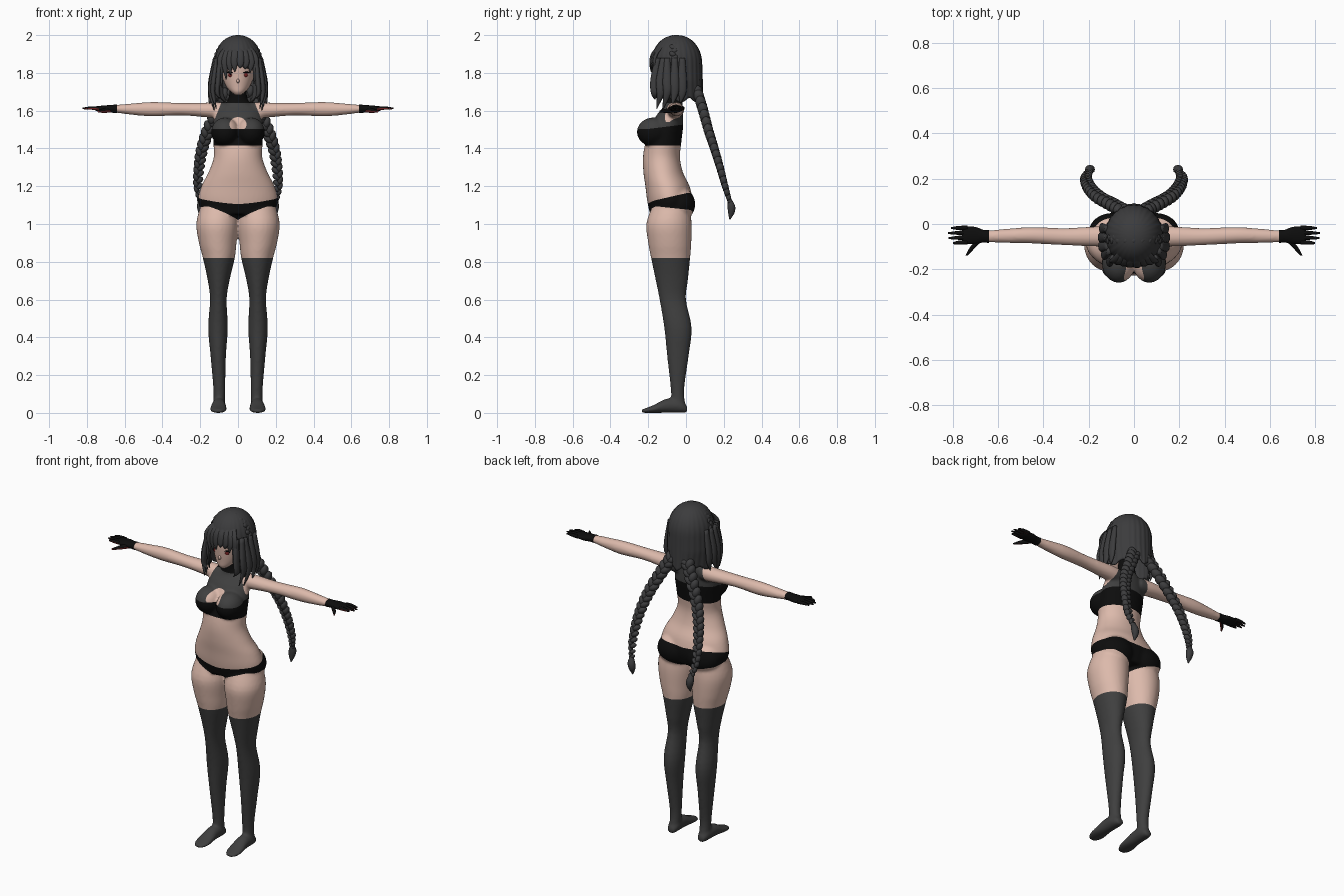
import bpy, bmesh
from math import sin, cos, pi, tau
from mathutils import Vector, Matrix

cube = bpy.data.objects.get("Cube")
if cube:
    bpy.data.objects.remove(cube)


def material(name, rgb):
    m = bpy.data.materials.new(name)
    m.use_nodes = True
    m.diffuse_color = (*rgb, 1)
    bsdf = m.node_tree.nodes["Principled BSDF"]
    bsdf.inputs["Base Color"].default_value = (*rgb, 1)
    bsdf.inputs["Roughness"].default_value = 0.8
    return m


SKIN = material("skin", (0.72, 0.49, 0.41))
HAIR = material("charcoal hair", (0.045, 0.045, 0.047))
GREY = material("sheer grey cloth", (0.05, 0.05, 0.05))
BLACK = material("black cloth", (0.004, 0.004, 0.004))
RED = material("dark red", (0.2, 0.02, 0.02))
LIP = material("soft pink", (0.5, 0.22, 0.19))

X, Y, Z = Vector((1, 0, 0)), Vector((0, 1, 0)), Vector((0, 0, 1))


def finish(name, bm, *mats):
    me = bpy.data.meshes.new(name)
    bm.to_mesh(me)
    bm.free()
    for m in mats:
        me.materials.append(m)
    me.polygons.foreach_set("use_smooth", [True] * len(me.polygons))
    ob = bpy.data.objects.new(name, me)
    bpy.context.collection.objects.link(ob)
    return ob


def spline(rows, steps):
    """Catmull-Rom through rows of numbers."""
    rows = [rows[0]] + list(rows) + [rows[-1]]
    out = []
    for a, b, c, d in zip(rows, rows[1:], rows[2:], rows[3:]):
        for i in range(steps):
            t = i / steps
            out.append([q + t * (r - p) / 2 + t * t * (p - 2.5 * q + 2 * r - s / 2)
                        + t ** 3 * (1.5 * (q - r) + (s - p) / 2)
                        for p, q, r, s in zip(a, b, c, d)])
    return out + [rows[-1]]


def loft(bm, rows, u, v, sides=32, steps=4):
    """Elliptical sections: centre x, y, z, radius along u, radius along v."""
    rings = []
    for x, y, z, ru, rv in spline(rows, steps):
        rings.append([bm.verts.new(Vector((x, y, z)) + u * ru * cos(k * tau / sides)
                      + v * rv * sin(k * tau / sides)) for k in range(sides)])
    faces = [bm.faces.new(rings[0]), bm.faces.new(rings[-1])]
    for a, b in zip(rings, rings[1:]):
        for k in range(sides):
            j = (k + 1) % sides
            faces.append(bm.faces.new((a[k], a[j], b[j], b[k])))
    bmesh.ops.recalc_face_normals(bm, faces=faces)


def blob(bm, at, size, turn=Matrix(), seg=16):
    bmesh.ops.create_uvsphere(bm, u_segments=seg, v_segments=seg // 2, radius=1,
                              matrix=Matrix.Translation(at) @ turn @ Matrix.Diagonal((*size, 1)))


def paint(bm, field, index):
    """Cut the mesh along field = 0 and colour the positive side."""
    cuts = []
    for e in list(bm.edges):
        a, b = field(e.verts[0].co), field(e.verts[1].co)
        if a * b < 0:
            cuts.append(bmesh.utils.edge_split(e, e.verts[0], a / (a - b))[1])
    bmesh.ops.connect_verts(bm, verts=cuts)
    for f in bm.faces:
        if field(f.calc_center_median()) > 0:
            f.material_index = index


# Body: overlapping volumes fused into one skin
bm = bmesh.new()
torso = [(1.05, .18, .105, -.085), (1.12, .212, .12, -.085), (1.2, .194, .117, -.098),
         (1.27, .158, .105, -.12), (1.35, .129, .098, -.13), (1.43, .13, .095, -.12),
         (1.52, .132, .085, -.1), (1.58, .122, .068, -.085), (1.62, .1, .05, -.068),
         (1.65, .055, .045, -.062), (1.73, .043, .043, -.068)]
loft(bm, [(0, cy, z, rx, ry) for z, rx, ry, cy in torso], X, Y, 48)
legs = [(1.09, .005, .2, -.18, .02), (1.0, -.002, .221, -.21, .03), (.9, .008, .207, -.2, .028),
        (.82, .017, .186, -.185, .022), (.7, .045, .16, -.16, .01), (.6, .06, .148, -.14, 0),
        (.45, .054, .158, -.115, .03), (.3, .064, .145, -.1, .014), (.12, .068, .13, -.08, -.01),
        (.03, .07, .13, -.08, 0)]
foot = [(.006, .02, .018), (-.03, .034, .035), (-.1, .037, .038), (-.17, .044, .021),
        (-.21, .038, .013), (-.235, .02, .009)]
arm = [(.07, -.06, 1.6, .045, .045), (.15, -.055, 1.603, .045, .04), (.3, -.056, 1.608, .038, .033),
       (.45, -.05, 1.608, .036, .038), (.55, -.052, 1.608, .032, .031), (.66, -.055, 1.61, .025, .019)]
for s in (1, -1):
    loft(bm, [(s * (a + b) / 2, (f + k) / 2, z, (b - a) / 2, (k - f) / 2)
              for z, a, b, f, k in legs], X, Y)
    loft(bm, [(s * (.1 - y * .02), y, h, w, h) for y, w, h in foot], X, Z)
    loft(bm, [(s * x, *rest) for x, *rest in arm], Y, Z)
    blob(bm, (s * .068, -.172, 1.487), (.074, .088, .077), seg=32)
    blob(bm, (s * .095, -.035, 1.105), (.105, .084, .09), seg=32)
body = finish("body", bm)
remesh = body.modifiers.new("fuse", "REMESH")
remesh.mode, remesh.voxel_size = "VOXEL", .008
relax = body.modifiers.new("relax", "SMOOTH")
relax.factor, relax.iterations = .5, 5
bm = bmesh.new()
bm.from_object(body, bpy.context.evaluated_depsgraph_get())
bpy.data.objects.remove(body)


def back(p):
    return min(1, max(0, (p.y + .2) / .24))


def briefs(p):
    side = min(1, abs(p.x) / .16)
    top = 1.105 + .012 * side + .055 * back(p)
    low = 1.02 + side ** .8 * (.078 - .025 * back(p))
    return min(top - p.z, p.z - low)


# Clothing colours: stockings, briefs, halter, keyhole, band, collar
paint(bm, lambda p: .8201 - p.z, 1)
paint(bm, briefs, 2)
paint(bm, lambda p: min(p.z - 1.49, 1.66 - p.z, .145 - .4 * (p.z - 1.5) - abs(p.x)), 1)
paint(bm, lambda p: min(1 - (p.x / .045) ** 2 - ((p.z - 1.528) / .038) ** 2, -10 * (p.y + .1)), 0)
paint(bm, lambda p: min(p.z - 1.415, 1.503 + .03 * back(p) - p.z), 2)
paint(bm, lambda p: min(p.z - 1.641, .09 - abs(p.x)), 2)
finish("body", bm, SKIN, GREY, BLACK)

# Gloved hands
for s, side in ((1, "left"), (-1, "right")):
    bm = bmesh.new()
    loft(bm, [(s * .64, -.055, 1.61, .029, .022), (s * .665, -.054, 1.61, .028, .021),
              (s * .7, -.05, 1.61, .037, .018), (s * .745, -.05, 1.611, .038, .013),
              (s * .76, -.05, 1.611, .03, .008)], Y, Z, 24)
    palm = len(bm.faces)
    for i, tip in enumerate((.8, .82, .822, .808)):
        y = -.08 + i * .021
        loft(bm, [(s * .735, y, 1.612, .01, .01), (s * .775, y * 1.03, 1.614, .009, .009),
                  (s * tip, y * 1.06, 1.612, .004, .004)], Y, Z, 12)
    loft(bm, [(s * .675, -.065, 1.605, .015, .014), (s * .71, -.1, 1.6, .013, .012),
              (s * .74, -.14, 1.596, .005, .005)], X, Z, 12)
    bm.faces.ensure_lookup_table()
    for f in bm.faces[palm:]:
        f.material_index = int(f.normal.dot(Vector((0, -.7, -.7))) > .6)
    finish(side + "_glove", bm, BLACK, RED)

# Head with nose
bm = bmesh.new()
head = [(1.683, .014, .014, -.138), (1.7, .038, .044, -.122), (1.73, .064, .074, -.097),
        (1.78, .084, .1, -.077), (1.84, .095, .11, -.07), (1.9, .09, .1, -.065), (1.96, .04, .05, -.06)]
loft(bm, [(0, cy, z, rx, ry) for z, rx, ry, cy in head], X, Y)
blob(bm, (0, -.172, 1.757), (.008, .016, .012))
finish("head", bm, SKIN)

# Face details
for s, side in ((1, "left"), (-1, "right")):
    turn = Matrix.Rotation(s * .42, 4, "Z")
    for part, z, size, mat in (("iris", 1.79, (.011, .004, .012), RED),
                               ("lash", 1.803, (.021, .0045, .004), BLACK),
                               ("brow", 1.826, (.02, .0045, .002), HAIR)):
        bm = bmesh.new()
        blob(bm, (s * .042, -.165, z), size, turn)
        finish(f"{side}_{part}", bm, mat)
bm = bmesh.new()
blob(bm, (0, -.163, 1.723), (.014, .004, .002))
finish("mouth", bm, LIP)


# Hair cap: dome flowing into a long back, ridged like combed strands
def cap_point(a, v):
    open_face = max(0, min(1, (1.05 - abs(a)) / .25))
    bottom = 1.655 + .012 * cos(9 * a) + open_face * .18
    if v < .5:
        r, z = sin(v * pi) ** .92, 1.85 + .15 * cos(v * pi)
    else:
        z = 1.85 - (v - .5) * 2 * (1.85 - bottom)
        r = 1 + .25 * (1.85 - z)
    r *= 1 + .014 * cos(26 * a) * min(1, 2 * v)
    rear = max(0, -cos(a)) * max(0, min(1, (1.76 - z) / .12))
    return (.126 * r * sin(a) * (1 - .3 * rear), -.05 - .134 * r * cos(a), z)


bm = bmesh.new()
N, M = 104, 26
grid = [[bm.verts.new(cap_point(-pi + k * tau / N, max(.004, j / M))) for k in range(N)]
        for j in range(M + 1)]
bm.faces.new(grid[0])
for a, b in zip(grid, grid[1:]):
    for k in range(N):
        bm.faces.new((a[k], b[k], b[(k + 1) % N], a[(k + 1) % N]))
bmesh.ops.recalc_face_normals(bm, faces=bm.faces)
cap = finish("hair_cap", bm, HAIR)
cap.modifiers.new("thickness", "SOLIDIFY").thickness = .008

# Fringe
bm = bmesh.new()
for x, tip in ((-.088, 1.72), (-.066, 1.765), (-.042, 1.79), (-.018, 1.805),
               (.012, 1.825), (.04, 1.82), (.066, 1.8), (.088, 1.74)):
    y = .5 * abs(x) ** 1.3
    loft(bm, [(x * .4, -.11 + y, 1.965, .01, .008), (x * .85, -.172 + y, 1.91, .02, .01),
              (x * 1.05, -.188 + y, 1.85, .018, .008), (x * .95, -.187 + y, tip, .002, .002)], X, Y, 12)
finish("fringe", bm, HAIR)

# Side locks
for s, side in ((1, "left"), (-1, "right")):
    bm = bmesh.new()
    for x0, y0, x1, y1, x2, y2, tip in ((.095, -.15, .105, -.165, .085, -.165, 1.66),
                                        (.11, -.12, .128, -.135, .115, -.155, 1.61),
                                        (.115, -.1, .14, -.1, .125, -.125, 1.6),
                                        (.12, -.06, .143, -.06, .15, -.075, 1.625),
                                        (.12, -.02, .138, -.02, .14, -.03, 1.64)):
        loft(bm, [(s * x0, y0, 1.88, .012, .015), (s * x1, y1, 1.76, .014, .024),
                  (s * (x1 + .004), y1, 1.69, .012, .02), (s * x2, y2, tip, .002, .002)], X, Y, 12)
    finish(side + "_side_locks", bm, HAIR)

# Crown plait
bm = bmesh.new()
for i in range(19):
    a = (i / 18 - .5) * 2.7
    blob(bm, (.119 * sin(a), -.065 + .006 * (-1) ** i, 1.85 + .137 * cos(a)), (.015, .02, .013),
         Matrix.Rotation(a, 4, "Y") @ Matrix.Rotation(.5 * (-1) ** i, 4, "Z"), 12)
finish("crown_plait", bm, HAIR)

# Long braids: alternating leaning beads, ending in a tuft
path = [(.05, .06, 1.7, .034), (.1, .088, 1.61, .033), (.155, .118, 1.5, .031), (.19, .15, 1.4, .028),
        (.208, .18, 1.3, .025), (.214, .207, 1.2, .021), (.2, .232, 1.12, .014)]
for s, side in ((1, "left"), (-1, "right")):
    bm = bmesh.new()
    for i, (x, y, z, r) in enumerate(spline(path, 6)):
        k = (-1) ** i
        lean = Matrix.Rotation(-s * .35, 4, "Y") @ Matrix.Rotation(.2, 4, "X")
        blob(bm, (s * x + k * r * .4, y, z), (r * .68, r * .85, r * 1.05),
             lean @ Matrix.Rotation(k * .6, 4, "Y"), 12)
    loft(bm, [(s * .2, .232, 1.13, .01, .01), (s * .196, .24, 1.095, .021, .02),
              (s * .192, .24, 1.06, .018, .017), (s * .192, .232, 1.025, .003, .003)], X, Y, 12)
    finish(side + "_braid", bm, HAIR)
